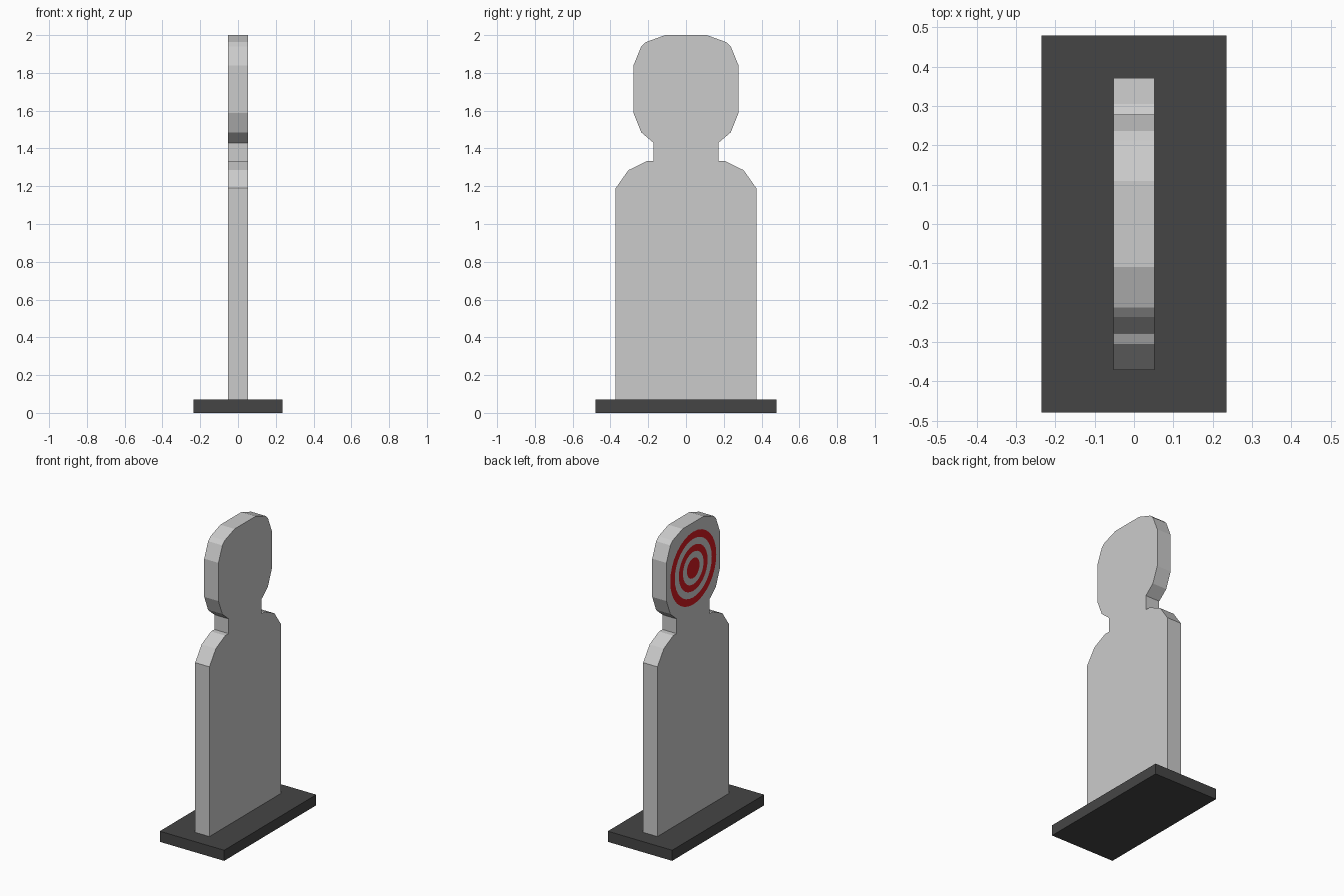
import bpy, bmesh, math

if "Cube" in bpy.data.objects:
    bpy.data.objects.remove(bpy.data.objects["Cube"])


def material(name, rgb):
    m = bpy.data.materials.new(name)
    m.diffuse_color = (*rgb, 1)
    m.use_nodes = True
    m.node_tree.nodes["Principled BSDF"].inputs["Base Color"].default_value = m.diffuse_color
    return m


def finish(name, bm, mat=None):
    me = bpy.data.meshes.new(name)
    bm.to_mesh(me)
    bm.free()
    ob = bpy.data.objects.new(name, me)
    bpy.context.collection.objects.link(ob)
    if mat:
        me.materials.append(mat)
    return ob


dark = material("dark_base", (0.06, 0.06, 0.06))
red = material("target_red", (0.65, 0.01, 0.015))

# Base slab
BASE_H = 0.07
bpy.ops.mesh.primitive_cube_add(size=1, location=(0, 0, BASE_H / 2))
base = bpy.context.object
base.name = "base"
base.scale = (0.47, 0.96, BASE_H)
base.data.materials.append(dark)

# Silhouette board: half profile (y, z), mirrored and extruded along x
T = 0.052
half = [(0.372, BASE_H), (0.372, 1.19), (0.305, 1.285), (0.207, 1.333),
        (0.172, 1.333), (0.172, 1.43), (0.237, 1.485), (0.278, 1.588),
        (0.278, 1.84), (0.237, 1.94), (0.212, 1.963), (0.11, 2.0)]
outline = half + [(-y, z) for y, z in reversed(half)]
bm = bmesh.new()
face = bm.faces.new([bm.verts.new((-T, y, z)) for y, z in outline])
ext = bmesh.ops.extrude_face_region(bm, geom=[face], use_keep_orig=True)
bmesh.ops.translate(bm, vec=(2 * T, 0, 0),
                    verts=[v for v in ext["geom"] if isinstance(v, bmesh.types.BMVert)])
bmesh.ops.recalc_face_normals(bm, faces=bm.faces)
finish("silhouette_board", bm)


# Painted target rings on the -x face of the head
def ring(name, r_out, r_in, n=32, cz=1.70):
    bm = bmesh.new()

    def circle(r):
        return [bm.verts.new((-T - 0.001, r * math.cos(2 * math.pi * i / n),
                              cz + r * math.sin(2 * math.pi * i / n))) for i in range(n)]
    outer = circle(r_out)
    if r_in:
        inner = circle(r_in)
        for i in range(n):
            j = (i + 1) % n
            bm.faces.new((outer[j], outer[i], inner[i], inner[j]))
    else:
        bm.faces.new(outer[::-1])
    finish(name, bm, red)


ring("target_outer_ring", 0.24, 0.193)
ring("target_middle_ring", 0.15, 0.107)
ring("target_bullseye", 0.066, 0)
